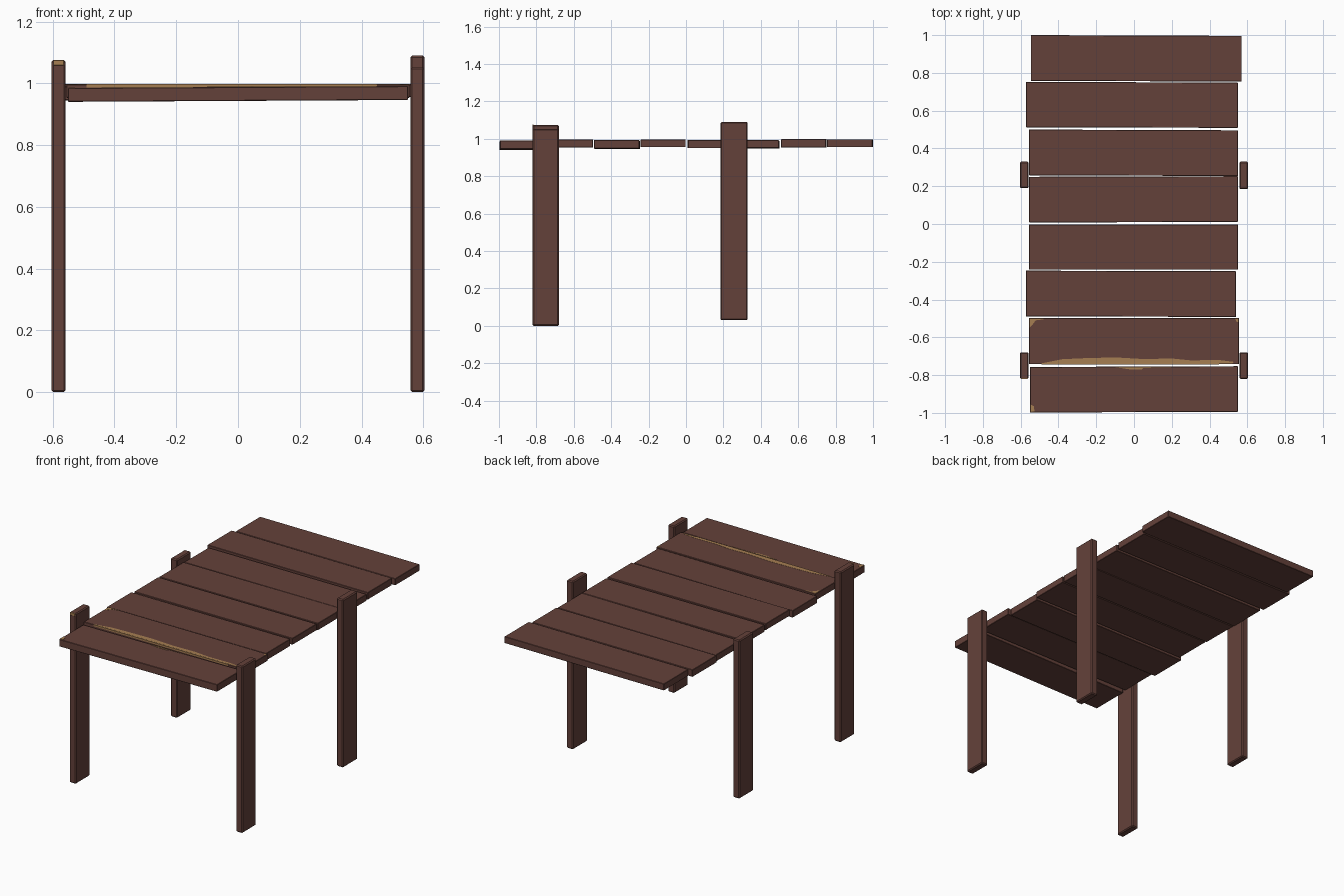
import bpy, bmesh


def material(name, rgb):
    m = bpy.data.materials.new(name)
    m.diffuse_color = (*rgb, 1)
    return m


BROWN = material("dark brown wood", (0.127, 0.053, 0.042))
TAN = material("worn tan wood", (0.38, 0.21, 0.085))


def finish(bm, name, mat, bevel=0.0):
    if bevel:
        bmesh.ops.bevel(bm, geom=bm.edges[:], offset=bevel, segments=1, affect='EDGES')
    bmesh.ops.recalc_face_normals(bm, faces=bm.faces[:])
    me = bpy.data.meshes.new(name)
    bm.to_mesh(me)
    bm.free()
    me.materials.append(mat)
    ob = bpy.data.objects.new(name, me)
    bpy.context.collection.objects.link(ob)
    return ob


def box(name, x, y, z, mat, bevel, lift=0.0, skew=0.0):
    """Box between bounds; lift raises the right end, skew shifts it in y."""
    bm = bmesh.new()
    bmesh.ops.create_cube(bm, size=1)
    for v in bm.verts:
        right = v.co.x > 0
        v.co = [b[1] if c > 0 else b[0] for b, c in zip((x, y, z), v.co)]
        if right:
            v.co.z += lift
            v.co.y += skew
    return finish(bm, name, mat, bevel)


def plate(name, pts, z, thick=0.002):
    """Thin worn patch with a polygon outline."""
    bm = bmesh.new()
    f = bm.faces.new([bm.verts.new((px, py, z - 0.001)) for px, py in pts])
    r = bmesh.ops.extrude_face_region(bm, geom=[f])
    for v in r["geom"]:
        if isinstance(v, bmesh.types.BMVert):
            v.co.z += thick
    return finish(bm, name, TAN)


# Deck planks, front to back: y0, y1, x0, x1, bottom, top, lift, skew
planks = [
    (-0.998, -0.757, -0.55, 0.55, 0.940, 0.985, 0.006, 0.004),
    (-0.742, -0.497, -0.556, 0.555, 0.953, 0.996, 0.000, 0.000),
    (-0.489, -0.247, -0.572, 0.540, 0.945, 0.990, 0.003, -0.003),
    (-0.242, -0.002, -0.555, 0.55, 0.955, 0.996, 0.000, 0.000),
    (0.008, 0.250, -0.555, 0.55, 0.950, 0.994, 0.000, 0.003),
    (0.258, 0.500, -0.556, 0.55, 0.948, 0.990, 0.003, -0.004),
    (0.512, 0.752, -0.572, 0.55, 0.953, 0.998, 0.000, -0.003),
    (0.758, 1.000, -0.546, 0.57, 0.955, 0.997, 0.000, -0.004),
]
for i, (y0, y1, x0, x1, z0, z1, lift, skew) in enumerate(planks):
    box(f"deck_plank_{i + 1}", (x0, x1), (y0, y1), (z0, z1), BROWN, 0.002, lift, skew)

# Posts
posts = {
    "front_left_post": (-1, -0.82, -0.68, 0.0, 1.075),
    "front_right_post": (1, -0.82, -0.68, 0.0, 1.053),
    "back_left_post": (-1, 0.19, 0.33, 0.03, 1.03),
    "back_right_post": (1, 0.185, 0.33, 0.03, 1.09),
}
for name, (s, y0, y1, z0, z1) in posts.items():
    xs = sorted((s * 0.558, s * 0.604))
    box(name, xs, (y0, y1), (z0, z1), BROWN, 0.006)

# Worn strip along the front edge of the second plank
plate("worn_edge_strip", [
    (-0.49, -0.738), (0.52, -0.738), (0.53, -0.73), (0.45, -0.72), (0.3, -0.722),
    (0.2, -0.712), (0.05, -0.715), (-0.1, -0.706), (-0.28, -0.711),
    (-0.38, -0.716), (-0.45, -0.73)], 0.996)
box("worn_front_edge", (-0.49, 0.45), (-0.7428, -0.738), (0.987, 0.9965), TAN, 0)

# Worn corners and chips
plate("worn_corner_left", [(-0.553, -0.5), (-0.553, -0.55), (-0.535, -0.53), (-0.52, -0.51),
                           (-0.48, -0.505), (-0.48, -0.5)], 0.996)
plate("worn_corner_right", [(0.553, -0.5), (0.535, -0.5), (0.545, -0.52), (0.553, -0.52)], 0.996)
plate("worn_chip_middle", [(-0.1, -0.758), (-0.02, -0.77), (0.04, -0.77), (0.05, -0.762),
                           (0.21, -0.758)], 0.989)
plate("worn_corner_front", [(-0.548, -0.995), (-0.527, -0.993), (-0.53, -0.965),
                            (-0.548, -0.955)], 0.986)
box("worn_post_top", (-0.598, -0.564), (-0.821, -0.814), (1.058, 1.0755), TAN, 0.001)
